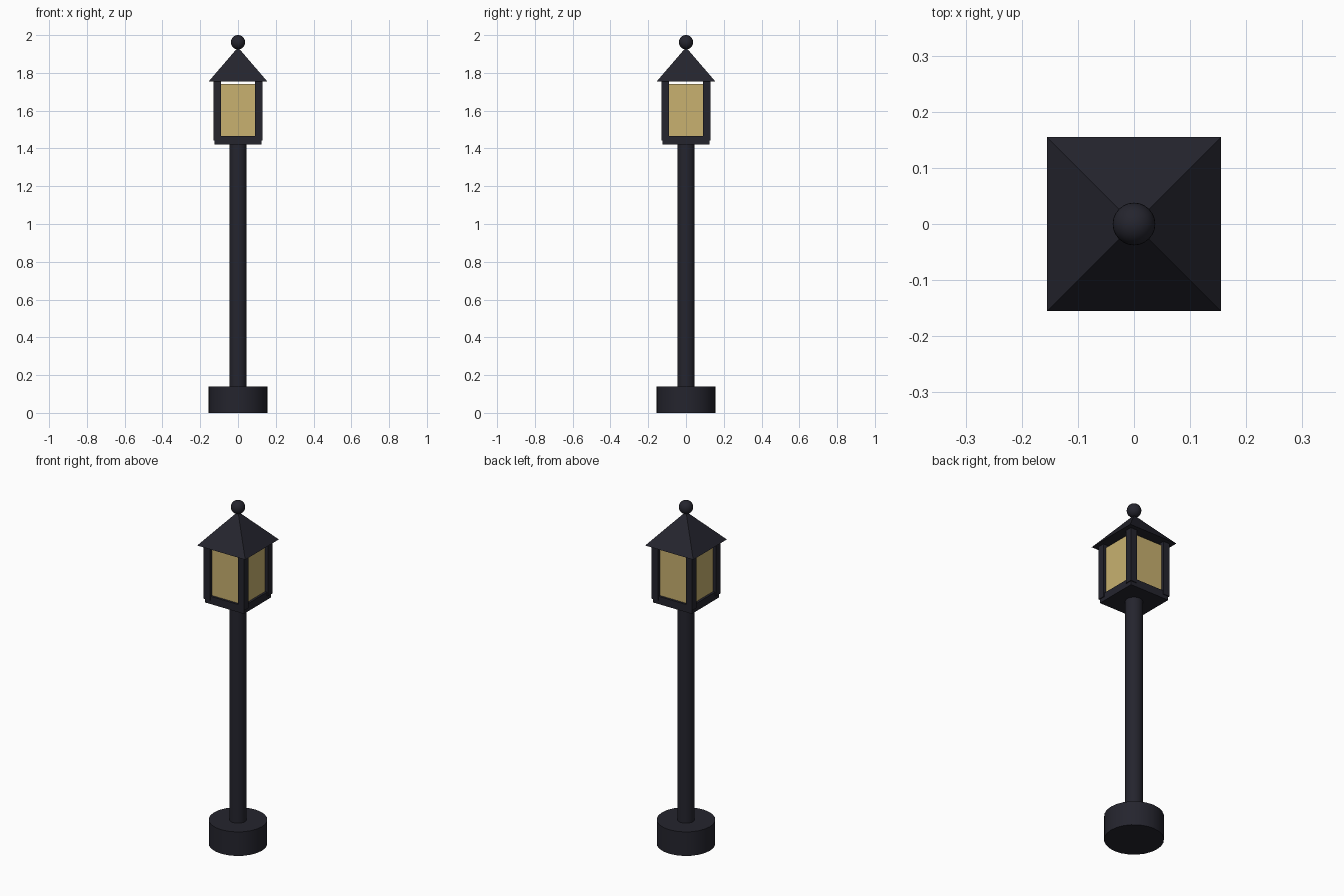
import bpy, math

cube = bpy.data.objects.get("Cube")
if cube:
    bpy.data.objects.remove(cube, do_unlink=True)


def material(name, color, roughness):
    m = bpy.data.materials.new(name)
    m.diffuse_color = color
    m.use_nodes = True
    bsdf = m.node_tree.nodes["Principled BSDF"]
    bsdf.inputs["Base Color"].default_value = color
    bsdf.inputs["Roughness"].default_value = roughness
    return m


iron = material("dark iron", (0.018, 0.018, 0.027, 1), 0.6)
glass = material("warm glass", (0.58, 0.44, 0.16, 1), 0.5)


def finish(name, mat, smooth=False):
    obj = bpy.context.object
    obj.name = name
    obj.data.materials.append(mat)
    if smooth:
        bpy.ops.object.shade_smooth_by_angle(angle=math.radians(40))
    return obj


def box(name, x, y, half, z0, z1, mat):
    bpy.ops.mesh.primitive_cube_add(size=1, location=(x, y, (z0 + z1) / 2))
    bpy.context.object.scale = (2 * half, 2 * half, z1 - z0)
    bpy.ops.object.transform_apply(location=False, rotation=False, scale=True)
    return finish(name, mat)


def cylinder(name, radius, z0, z1):
    bpy.ops.mesh.primitive_cylinder_add(
        vertices=24, radius=radius, depth=z1 - z0, location=(0, 0, (z0 + z1) / 2))
    return finish(name, iron, smooth=True)


# Base and pole
cylinder("base", 0.155, 0, 0.14)
cylinder("pole", 0.046, 0.1, 1.43)

# Lantern floor, glass and corner posts
box("lantern_floor", 0, 0, 0.125, 1.42, 1.465, iron)
box("lantern_glass", 0, 0, 0.112, 1.46, 1.74, glass)
for side, sx in (("left", 1), ("right", -1)):
    for end, sy in (("front", -1), ("back", 1)):
        box(f"corner_post_{end}_{side}", sx * 0.11, sy * 0.11, 0.02, 1.442, 1.762, iron)

# Pyramid roof with overhanging eaves
bpy.ops.mesh.primitive_cone_add(
    vertices=4, radius1=0.155 * math.sqrt(2), radius2=0, depth=0.18,
    location=(0, 0, 1.845), rotation=(0, 0, math.pi / 4))
bpy.ops.object.transform_apply(location=False, rotation=True, scale=False)
finish("roof", iron)

# Ball finial
bpy.ops.mesh.primitive_uv_sphere_add(
    segments=24, ring_count=16, radius=0.038, location=(0, 0, 1.962))
finish("finial", iron, smooth=True)
